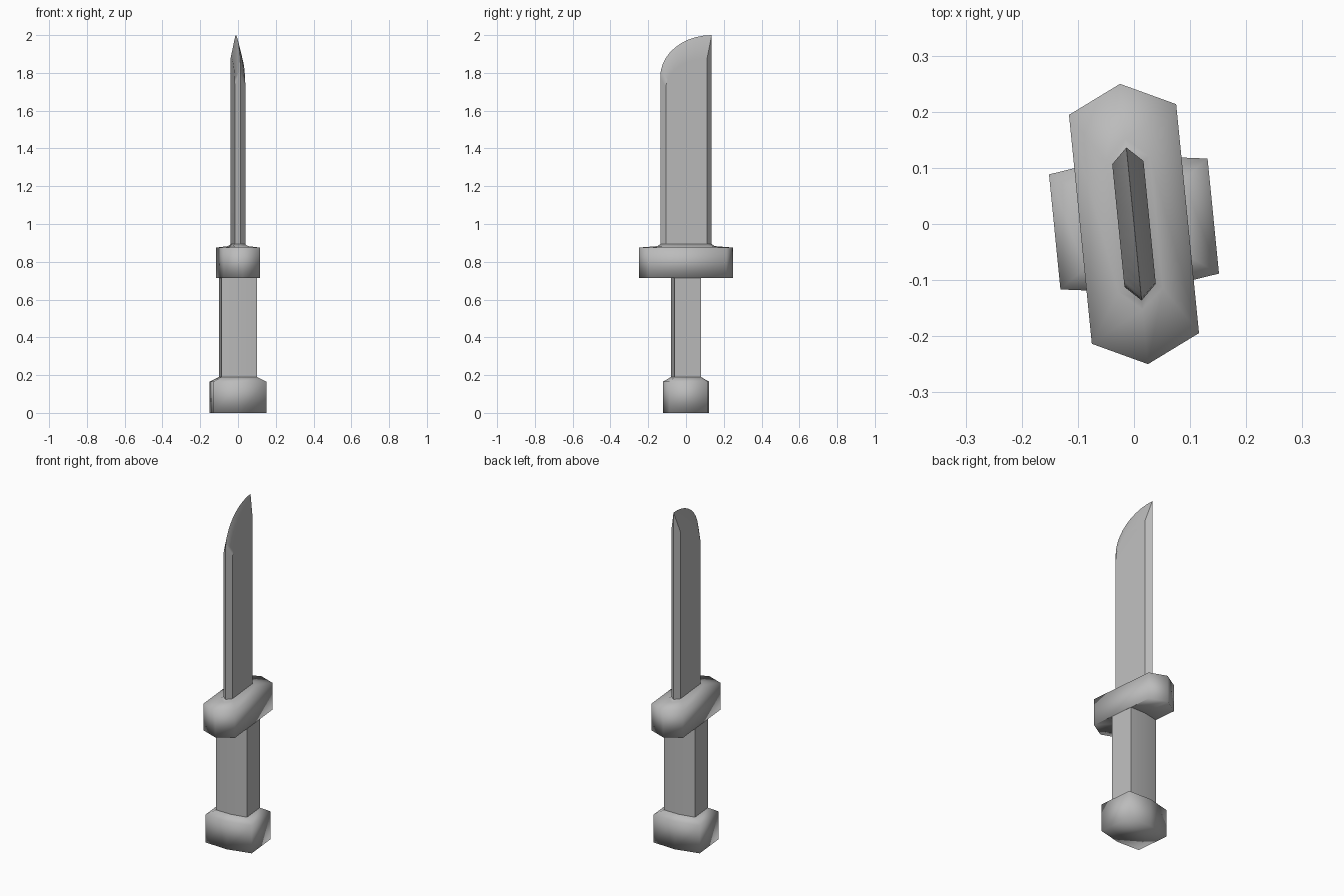
import bpy, bmesh
from math import radians, sin, cos, pi

cube = bpy.data.objects.get("Cube")
if cube:
    bpy.data.objects.remove(cube, do_unlink=True)

steel = bpy.data.materials.new("grey steel")
steel.use_nodes = True
GREY = (0.5, 0.5, 0.5, 1)
steel.diffuse_color = GREY
steel.node_tree.nodes["Principled BSDF"].inputs["Base Color"].default_value = GREY

YAW = radians(5.7)  # the whole knife is turned slightly about z


def finish(bm, name, angle):
    bmesh.ops.recalc_face_normals(bm, faces=bm.faces)
    mesh = bpy.data.meshes.new(name)
    bm.to_mesh(mesh)
    bm.free()
    mesh.materials.append(steel)
    ob = bpy.data.objects.new(name, mesh)
    bpy.context.collection.objects.link(ob)
    ob.rotation_euler.z = YAW
    bpy.ops.object.select_all(action='DESELECT')
    ob.select_set(True)
    bpy.context.view_layer.objects.active = ob
    bpy.ops.object.shade_smooth_by_angle(angle=radians(angle))
    return ob


def hex_loft(name, rings, angle):
    """Stack hexagons given as (half width, side half depth, tip depth, z)."""
    bm = bmesh.new()
    loops = []
    for w, d, t, z in rings:
        outline = [(0, -t), (w, -d), (w, d), (0, t), (-w, d), (-w, -d)]
        loops.append([bm.verts.new((x, y, z)) for x, y in outline])
    for low, high in zip(loops, loops[1:]):
        for i in range(6):
            j = (i + 1) % 6
            bm.faces.new((low[i], low[j], high[j], high[i]))
    bm.faces.new(loops[0])
    bm.faces.new(loops[-1])
    return finish(bm, name, angle)


GRIP = (0.095, 0.07, 0.08)
POMMEL = (0.142, 0.103, 0.123)
GUARD = (0.096, 0.205, 0.251)

# Handle parts
hex_loft("pommel", [(*POMMEL, 0), (*POMMEL, 0.165), (*GRIP, 0.19)], 180)
hex_loft("grip", [(*GRIP, 0.18), (*GRIP, 0.72)], 40)
hex_loft("guard", [(*GRIP, 0.715), (*GUARD, 0.715), (*GUARD, 0.875),
                   (0.04, 0.118, 0.153, 0.883), (0.028, 0.11, 0.138, 0.893)], 180)


# Blade: an outer cutting outline and a smaller flat outline on each side
def blade_outline(half, shoulder, rise, steps=10):
    pts = [(half, 0.88), (-half, 0.88)]
    for i in range(steps + 1):
        a = pi / 2 * i / steps
        pts.append((half - 2 * half * cos(a), shoulder + rise * sin(a)))
    return pts


bm = bmesh.new()
edge = [bm.verts.new((0, y, z)) for y, z in blade_outline(0.137, 1.78, 0.22)]
for side in (-1, 1):
    flat = [bm.verts.new((side * 0.028, y, z))
            for y, z in blade_outline(0.11, 1.72, 0.16)]
    bm.faces.new(flat)
    for i in range(len(edge)):
        j = (i + 1) % len(edge)
        bm.faces.new((edge[i], edge[j], flat[j], flat[i]))
blade = finish(bm, "blade", 30)
weighted = blade.modifiers.new("flat sides", 'WEIGHTED_NORMAL')
weighted.keep_sharp = True
